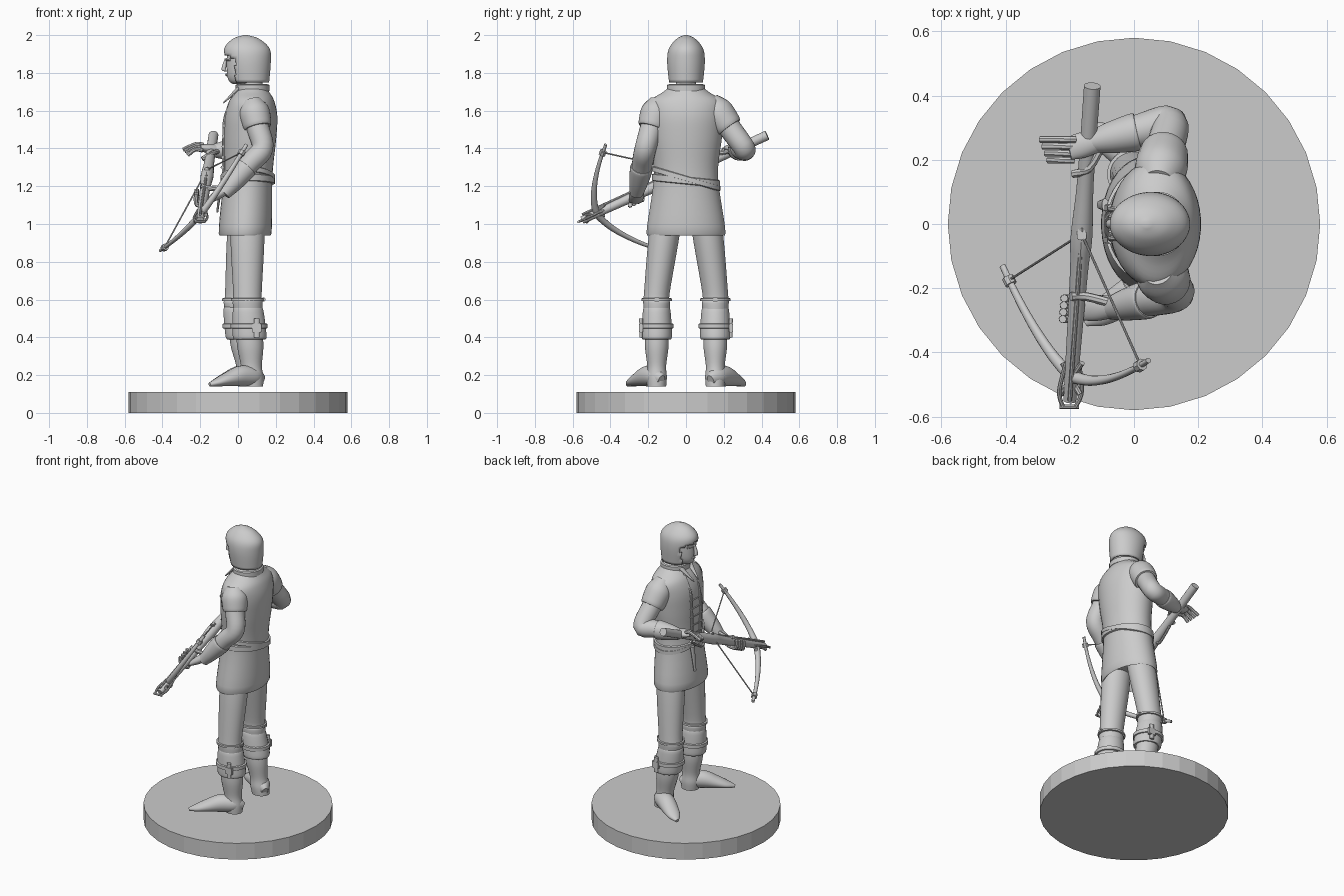
import bpy, bmesh, math
from mathutils import Vector

default_cube = bpy.data.objects.get("Cube")
if default_cube:
    bpy.data.objects.remove(default_cube)

grey = bpy.data.materials.new("plain_grey")
grey.use_nodes = True
grey.diffuse_color = (0.6, 0.6, 0.6, 1)
grey.node_tree.nodes["Principled BSDF"].inputs["Base Color"].default_value = grey.diffuse_color
X, Y, Z = Vector((1, 0, 0)), Vector((0, 1, 0)), Vector((0, 0, 1))


def finish(name, bm, angle=40):
    """Turn a bmesh into a shaded object."""
    bmesh.ops.recalc_face_normals(bm, faces=bm.faces)
    mesh = bpy.data.meshes.new(name)
    bm.to_mesh(mesh)
    bm.free()
    mesh.materials.append(grey)
    part = bpy.data.objects.new(name, mesh)
    bpy.context.collection.objects.link(part)
    bpy.ops.object.select_all(action="DESELECT")
    part.select_set(True)
    bpy.context.view_layer.objects.active = part
    bpy.ops.object.shade_smooth_by_angle(angle=math.radians(angle))
    return part


def resample(rows, steps=5):
    """Smooth Catmull-Rom path through the rows."""
    last, path = len(rows) - 1, []
    for i in range(last):
        before, start, end, after = (rows[min(max(i + k, 0), last)] for k in (-1, 0, 1, 2))
        for step in range(steps):
            t = step / steps
            path.append(start + ((end - before) * t
                                 + (2 * before - 5 * start + 4 * end - after) * t ** 2
                                 + (3 * start - before - 3 * end + after) * t ** 3) / 2)
    return path + [rows[last]]


def sweep(name, stations, up=None, sides=24, removed=None):
    """Skin elliptic rings over (centre, radius, radius); without up they stay level."""
    path = resample([Vector((*centre, wide, deep)) for centre, wide, deep in stations])
    bm, rings = bmesh.new(), []
    for i, row in enumerate(path):
        centre, across, over = Vector(row[:3]), X, Y
        if up:
            ahead, behind = path[min(i + 1, len(path) - 1)], path[max(i - 1, 0)]
            tangent = Vector((ahead - behind)[:3]).normalized()
            across = tangent.cross(up).normalized()
            over = across.cross(tangent)
        angles = [math.tau * (k + 0.5) / sides for k in range(sides)]
        rings.append([bm.verts.new(centre + across * row[3] * math.cos(a) + over * row[4] * math.sin(a))
                      for a in angles])
    for low, high in zip(rings, rings[1:]):
        for k in range(sides):
            bm.faces.new((low[k - 1], low[k], high[k], high[k - 1]))
    bm.faces.new(rings[0])
    bm.faces.new(rings[-1])
    if removed:
        faces = [face for face in bm.faces if removed(face.calc_center_median())]
        bmesh.ops.delete(bm, geom=faces, context="FACES")
    return finish(name, bm)


def column(name, rows, axis, **options):
    """Level rings from (height, depth, width) about an axis rule."""
    return sweep(name, [(axis(z), depth, width) for z, depth, width in rows], **options)


def limb(name, start, end, rows, up=Y):
    """Round rings from (fraction along, radius) between two joints."""
    sweep(name, [(start.lerp(end, t), r, r) for t, r in rows], up)


def rod(name, points, radius):
    sweep(name, [(p, radius, radius) for p in points], Vector((0.3, 0.5, 0.8)), 8)


def band(name, centre, depth, width, height, slope=0.0):
    """A flat strap around an upright ellipse."""
    bm, rings, count = bmesh.new(), [], 40
    for k in range(count):
        out = Vector((math.cos(math.tau * k / count), math.sin(math.tau * k / count), 0))
        at = centre + Vector((depth * out.x, width * out.y, slope * width * out.y))
        rings.append([bm.verts.new(at + out * bulge + Z * lift * height)
                      for bulge, lift in ((0, -1), (0.01, -0.8), (0.01, 0.8), (0, 1))])
    for k in range(count):
        for j in range(4):
            bm.faces.new((rings[k - 1][j - 1], rings[k - 1][j], rings[k][j], rings[k][j - 1]))
    finish(name, bm)


def block(name, at, size):
    bm = bmesh.new()
    bmesh.ops.create_cube(bm, size=1)
    bmesh.ops.scale(bm, vec=size, verts=bm.verts)
    bmesh.ops.translate(bm, vec=at, verts=bm.verts)
    bmesh.ops.bevel(bm, geom=bm.edges[:], offset=0.004, segments=2, affect="EDGES")
    finish(name, bm)


# Display base
bm = bmesh.new()
bmesh.ops.create_cone(bm, cap_ends=True, segments=32, radius1=0.58, radius2=0.58, depth=0.11)
bmesh.ops.translate(bm, verts=bm.verts, vec=Z * 0.055)
finish("base", bm, 5)


# Jerkin leaning slightly back, its hem turned in
def spine(z):
    return Vector((0.04 + 0.05 * (z - 1), 0, z))


column("jerkin", [(1.74, .06, .07), (1.7, .09, .12), (1.65, .12, .19), (1.57, .14, .2), (1.45, .14, .19),
                  (1.25, .13, .17), (.95, .14, .21), (1, .1, .16)], spine, sides=40)
column("neck", [(1.65, .06, .06), (1.8, .05, .05)], spine)
band("belt", spine(1.23), .134, .17, .02, -.1)
band("sash", spine(1.24), .135, .172, .015, -.3)
band("collar", spine(1.72), .08, .09, .02)
sash_knot = Vector((-.09, .06, 1.22))
sash_tip = sash_knot - Z * .16 - X * .02
sweep("sash_end", [(sash_knot, .01, .02), (sash_tip, .005, .012)])

# Front opening: edges, toggles, laces and collar points
for side in (-1, 1):
    edge = Y * side * .045
    rod("front_edge", [spine(z) - X * depth + edge for z, depth in ((1.69, .09), (1.57, .135), (1.45, .137), (1.26, .13))], .009)
    point = spine(1.64) - X * .15 + edge / 2
    sweep("collar_point", [(spine(1.72) - X * .07 + edge, .02, .012), (point, .003, .003)], Z)
for k in range(5):
    middle = spine(1.3 + .055 * k) - X * .14
    rod("lace", [middle - Y * .05, middle - X * .004, middle + Y * .05], .004)
    for side in (-1, 1):
        block("toggle", middle + Y * side * .05, (.016, .024, .012))


# Head and face
def skull(z):
    return Vector((.035, 0, z))


column("head", [(1.74, .06, .03), (1.76, .085, .055), (1.81, .095, .07), (1.92, .09, .07), (1.96, .05, .04)], skull)
face = skull(1.82) - X * .1
sweep("nose", [(face + Z * .055, .006, .008), (face - X * .01, .013, .015), (face - Z * .012, .008, .01)], sides=12)
for name, height, reach in (("brow", .05, .045), ("lip", -.03, .02)):
    ridge = face + Z * height + X * .005
    rod(name, [ridge - Y * reach + X * .02, ridge, ridge + Y * reach + X * .02], .008)


# Hood with an arched opening for the face
def hood_axis(z):
    return Vector((.065 - .1 * (z - 1.75), 0, z))


hood = column("hood", [(1.75, .1, .09), (1.86, .12, .1), (1.93, .12, .09), (1.98, .07, .05), (2, .01, .01)],
              hood_axis, sides=48,
              removed=lambda c: c.z < 1.751 or (c.x < -.015 and c.z < 1.9 - 4 * c.y ** 2))
hood.modifiers.new("cloth", "SOLIDIFY").thickness = .01

# Crossbow stock: everything on it is placed by a fraction from butt to nose
butt, nose = Vector((-.13, .43, 1.47)), Vector((-.2, -.55, 1.02))


def on_stock(t, aside=0, lift=0):
    return butt.lerp(nose, t) + X * aside + Z * lift


limb("crossbow_stock", butt, nose, [(0, .026), (.3, .026), (.48, .034), (.6, .028), (1, .02)], Z)
rod("bolt", [on_stock(t, 0, .03) for t in (.45, 1)], .007)
rod("trigger_lever", [on_stock(.42), on_stock(.38, 0, -.06), on_stock(.27, 0, -.04)], .008)
catch = on_stock(.47, 0, .03)
block("string_catch", catch, (.03, .04, .02))

# Bow limbs bend away from a straight chord between the tips
low_tip, high_tip, belly = Vector((-.41, -.13, .86)), Vector((.045, -.425, 1.42)), on_stock(.92)
half_chord = (high_tip - low_tip) / 2
bend = (high_tip + low_tip) / 2 - belly


def on_bow(t):
    return belly + half_chord * t + bend * abs(t) ** 1.6


sweep("bow", [(on_bow(k / 5), .018 - .002 * abs(k), .02 - .002 * abs(k)) for k in range(-5, 6)],
      Vector((.5, .2, .3)), 12)
for side in (-1, 1):
    nock = on_bow(side * .9)
    rod("bowstring", [nock, catch], .004)
    rod("nock_binding", [on_bow(side * .87), on_bow(side * .92)], .019)
    rod("stirrup", [on_stock(t, side * spread) for t, spread in ((.88, .02), (.97, .035), (1.02, .02))], .007)
    rod("bow_lashing", [on_stock(.88, side * .03, side * .03), on_stock(.98, side * -.03, side * -.02)], .009)
rod("stirrup_bar", [on_stock(1.02, -.03), on_stock(1.02, .03)], .007)

# Arms: sleeve, shoulder cap and gauntlet cuff
wrists = []
for name, side, elbow, wrist in (("left", -1, Vector((.13, -.215, 1.4)), Vector((-.04, -.255, 1.2))),
                                 ("right", 1, Vector((.11, .31, 1.4)), Vector((-.09, .265, 1.39)))):
    shoulder = Vector((.08, side * .15, 1.62))
    sweep(name + "_sleeve", [(shoulder, .06, .06), (shoulder.lerp(elbow, .5), .06, .06), (elbow, .057, .057),
                             (elbow.lerp(wrist, .4), .055, .055), (wrist, .04, .04)], Y)
    limb(name + "_shoulder_cap", shoulder, elbow, [(-.15, .05), (.1, .08), (.4, .077), (.5, .07)])
    limb(name + "_cuff", elbow, wrist, [(.5, .05), (.53, .06), (.9, .05), (1.2, .035)])
    wrists.append(wrist)

# Left hand wraps under the stock, right hand rests on top with open fingers
left_grip, right_grip = on_stock(.71, .02, -.03), on_stock(.2, -.06, .025)
for name, wrist, grip in (("left", wrists[0], left_grip), ("right", wrists[1], right_grip)):
    sweep(name + "_palm", [(wrist, .03, .03), (wrist.lerp(grip, .6), .04, .025), (grip, .035, .015)], Z)
for k in range(4):
    t = .675 + .022 * k
    rod("left_finger", [on_stock(t, .02, -.035), on_stock(t, -.035, -.035), on_stock(t, -.04, .02)], .012)
    t = .17 + .022 * k
    rod("right_finger", [on_stock(t, -.04, .025), on_stock(t, -.08, .03), on_stock(t, k * .01 - .15, 0)], .011)
rod("left_thumb", [wrists[0], on_stock(.67, .03, .02), on_stock(.67, -.02, .035)], .014)
rod("right_thumb", [wrists[1], on_stock(.26, .01, .02), on_stock(.28, -.04, 0)], .013)

# Legs: trousers, folded boots, straps and shoes, the right knee further forward
for name, side, lean in (("left", -1, 0), ("right", 1, -.05)):
    def shin(z):
        forward = lean * (1 - abs(z - .55) / .6)
        return Vector((.05 + .06 * max(0, .6 - z) + forward, side * min(.155, .1 + .14 * (1.05 - z)), z))

    for part, rows in (("_trouser", [(1.05, .09), (.9, .09), (.63, .076), (.58, .08), (.5, .07)]),
                       ("_boot_cuff", [(.56, .06), (.55, .08), (.43, .09), (.39, .085), (.4, .06)]),
                       ("_boot", [(.44, .07), (.35, .07), (.25, .056), (.19, .06), (.14, .056)])):
        column(name + part, [(z, r, r * .9) for z, r in rows], shin)
    heel, toe = shin(.14) + Vector((.05, side * -.025, 0)), Vector((-.15, side * .31, .14))
    sweep(name + "_shoe", [(heel.lerp(toe, t) + Z * tall, wide, tall) for t, wide, tall in
                           ((0, .02, .03), (.15, .05, .05), (.4, .055, .055), (.65, .05, .038),
                            (.85, .038, .022), (1, .01, .01))], Z)
    band(name + "_knee_strap", shin(.46), .088, .08, .014)
    band(name + "_garter", shin(.6), .078, .07, .008)
    block(name + "_garter_knot", shin(.6) + X * .085, (.02, .03, .02))
    outside = shin(.45) + Vector((.04, side * .083, 0))
    block(name + "_buckle", outside, (.05, .02, .05))
    sweep(name + "_strap_end", [(outside + Z * .05, .015, .01), (outside - Z * .05, .015, .008)])
